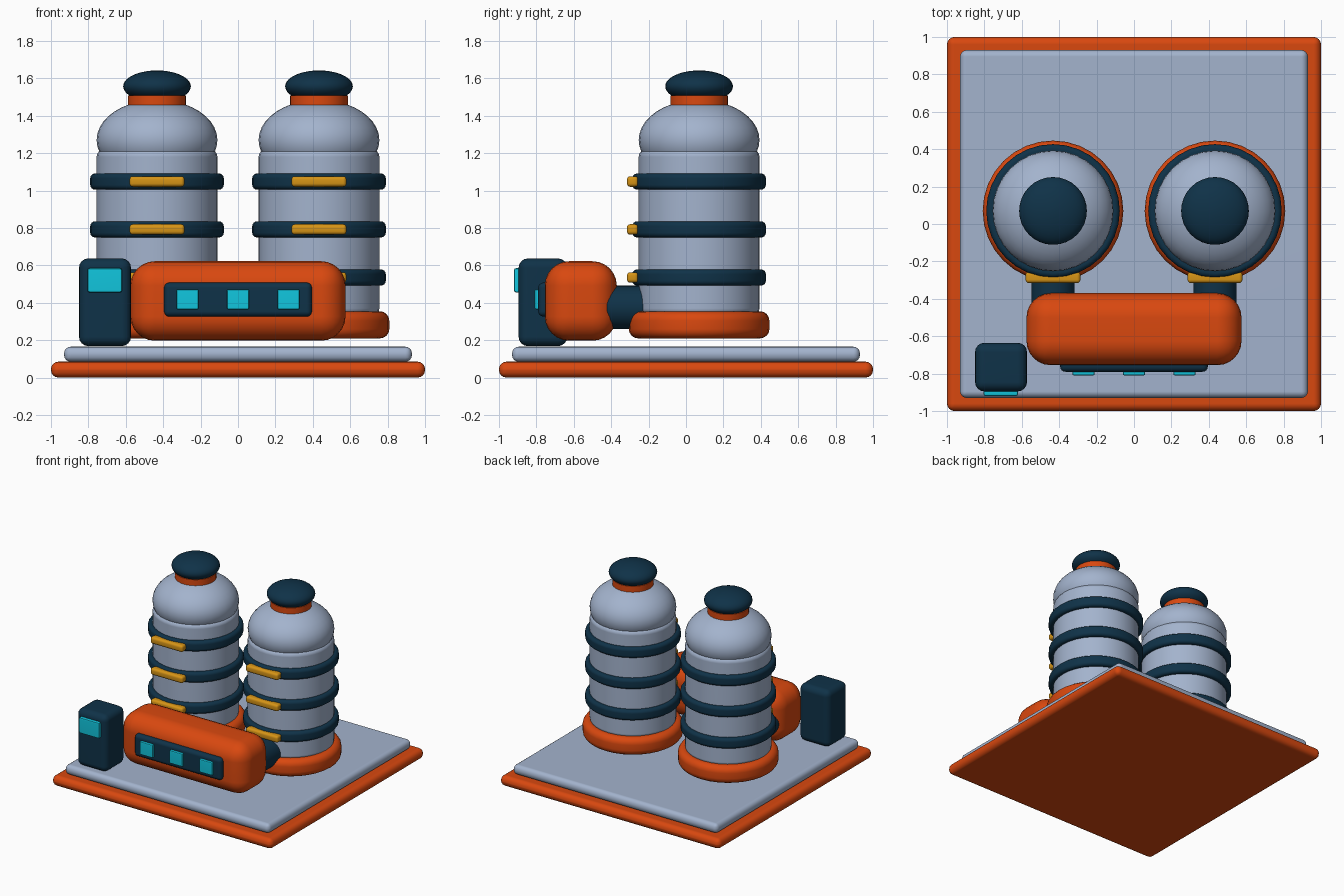
import bpy
import bmesh
from math import radians
from mathutils import Matrix, Vector

if "Cube" in bpy.data.objects:
    bpy.data.objects.remove(bpy.data.objects["Cube"], do_unlink=True)


def make_material(name, srgb):
    linear = [((c / 255 + 0.055) / 1.055) ** 2.4 for c in srgb] + [1.0]
    mat = bpy.data.materials.new(name)
    mat.use_nodes = True
    mat.diffuse_color = linear
    mat.node_tree.nodes["Principled BSDF"].inputs["Base Color"].default_value = linear
    return mat


ORANGE = make_material("burnt orange", (217, 72, 15))
GREY = make_material("blue grey", (163, 179, 205))
NAVY = make_material("dark navy", (15, 50, 72))
CYAN = make_material("cyan glass", (17, 198, 222))
YELLOW = make_material("amber", (214, 148, 22))


def finish(name, bm, mat):
    """Turn a bmesh into a smooth shaded object with flat-looking large faces."""
    mesh = bpy.data.meshes.new(name)
    bm.to_mesh(mesh)
    bm.free()
    mesh.materials.append(mat)
    obj = bpy.data.objects.new(name, mesh)
    bpy.context.collection.objects.link(obj)
    bpy.ops.object.select_all(action='DESELECT')
    obj.select_set(True)
    bpy.context.view_layer.objects.active = obj
    bpy.ops.object.shade_smooth_by_angle(angle=radians(35))
    normals = obj.modifiers.new("Weighted Normals", 'WEIGHTED_NORMAL')
    normals.keep_sharp = True
    return obj


def rounded_box(name, low, high, radius, mat, segments=4):
    low, high = Vector(low), Vector(high)
    bm = bmesh.new()
    bmesh.ops.create_cube(bm, size=1)
    bmesh.ops.scale(bm, vec=high - low, verts=bm.verts)
    bmesh.ops.translate(bm, vec=(low + high) / 2, verts=bm.verts)
    bmesh.ops.bevel(bm, geom=bm.edges[:], offset=radius, segments=segments,
                    profile=0.5, affect='EDGES', clamp_overlap=True)
    return finish(name, bm, mat)


def drum(name, centre, radius, height, bevel, mat, axis='Z', sides=32):
    """Capped cylinder with optionally rounded rims."""
    bm = bmesh.new()
    bmesh.ops.create_cone(bm, cap_ends=True, segments=sides, radius1=radius,
                          radius2=radius, depth=height)
    if bevel:
        rims = [e for e in bm.edges if abs(e.verts[0].co.z - e.verts[1].co.z) < 0.001]
        bmesh.ops.bevel(bm, geom=rims, offset=bevel, segments=4, profile=0.5,
                        affect='EDGES')
    if axis == 'Y':
        bm.transform(Matrix.Rotation(radians(90), 4, 'X'))
    bm.transform(Matrix.Translation(centre))
    return finish(name, bm, mat)


def ellipsoid(name, centre, radius, half_height, mat):
    bm = bmesh.new()
    bmesh.ops.create_uvsphere(bm, u_segments=32, v_segments=20, radius=1)
    bmesh.ops.scale(bm, vec=(radius, radius, half_height), verts=bm.verts)
    bmesh.ops.translate(bm, vec=centre, verts=bm.verts)
    return finish(name, bm, mat)


# Ground slab and deck
rounded_box("base_slab", (-1, -1, 0), (1, 1, 0.085), 0.04, ORANGE)
rounded_box("deck_plate", (-0.93, -0.93, 0.085), (0.93, 0.93, 0.165), 0.035, GREY)

# Twin storage towers, each linked to the front housing by a pipe
TOWER_Y = 0.07
for side, x in (("right", -0.433), ("left", 0.433)):
    drum(f"{side}_tower_foot", (x, TOWER_Y, 0.282), 0.376, 0.145, 0.05, ORANGE)
    drum(f"{side}_tower_body", (x, TOWER_Y, 0.775), 0.323, 0.89, 0.04, GREY)
    ellipsoid(f"{side}_tower_dome", (x, TOWER_Y, 1.27), 0.323, 0.215, GREY)
    drum(f"{side}_tower_neck", (x, TOWER_Y, 1.455), 0.154, 0.105, 0, ORANGE)
    ellipsoid(f"{side}_tower_cap", (x, TOWER_Y, 1.557), 0.181, 0.085, NAVY)
    for level, z in enumerate((0.535, 0.792, 1.048), start=1):
        drum(f"{side}_tower_band_{level}", (x, TOWER_Y, z), 0.357, 0.086, 0.025, NAVY)
        rounded_box(f"{side}_band_marker_{level}", (x - 0.147, -0.316, z - 0.028),
                    (x + 0.147, -0.255, z + 0.028), 0.018, YELLOW, 3)
    drum(f"{side}_pipe", (x, -0.34, 0.375), 0.116, 0.34, 0, NAVY, axis='Y')

# Front housing with its window panel
rounded_box("front_housing", (-0.575, -0.755, 0.197), (0.575, -0.37, 0.622),
            0.13, ORANGE, 6)
rounded_box("window_panel", (-0.395, -0.79, 0.326), (0.395, -0.70, 0.508), 0.028, NAVY)
for number, x in enumerate((-0.27, 0, 0.27), start=1):
    rounded_box(f"window_{number}", (x - 0.06, -0.81, 0.364),
                (x + 0.06, -0.77, 0.472), 0.01, CYAN, 2)

# Control cabinet with screen
rounded_box("control_cabinet", (-0.85, -0.895, 0.168), (-0.572, -0.635, 0.637),
            0.05, NAVY)
rounded_box("cabinet_screen", (-0.805, -0.92, 0.455), (-0.62, -0.875, 0.585),
            0.012, CYAN, 2)
